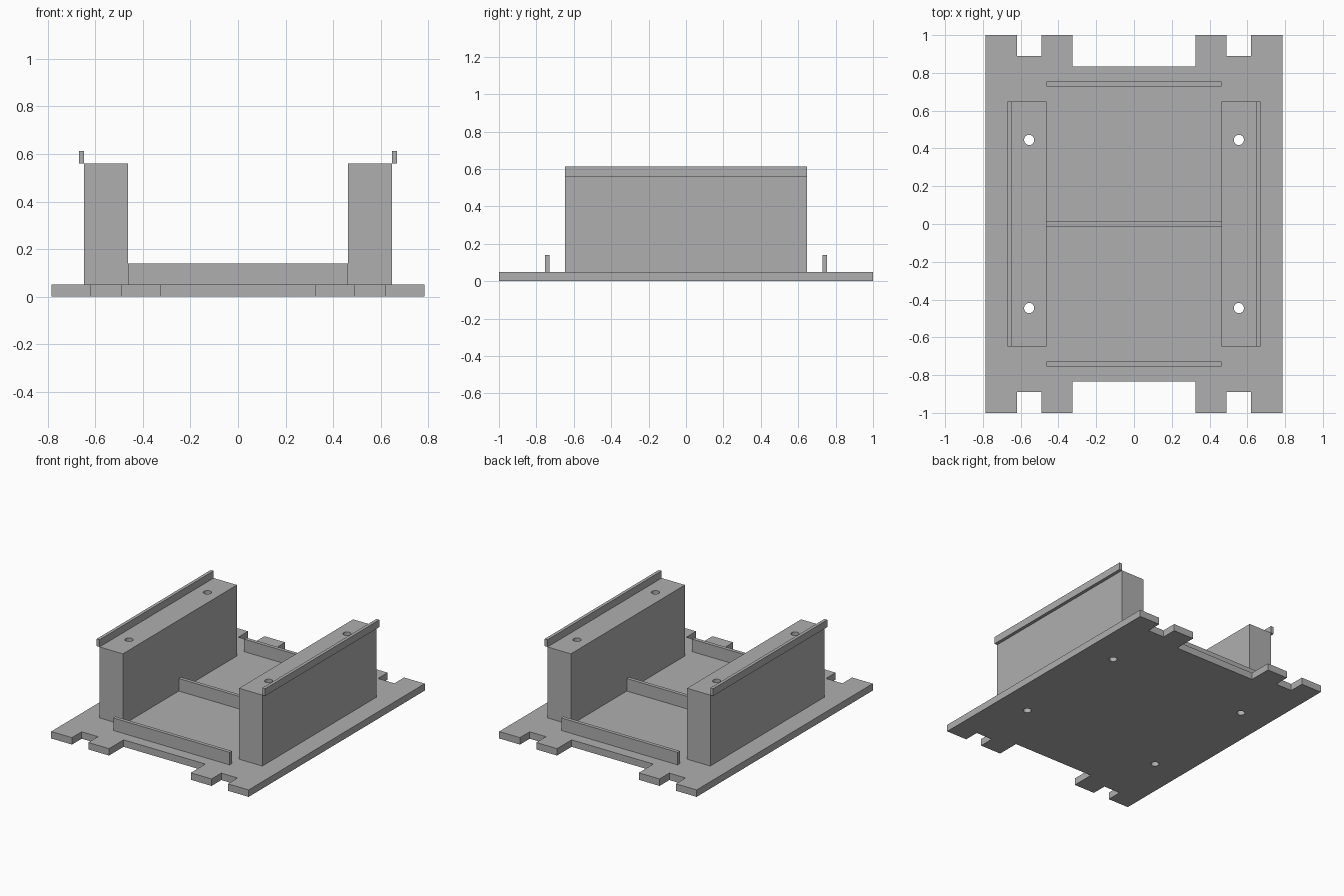
import bpy
import bmesh

cube = bpy.data.objects.get("Cube")
if cube:
    bpy.data.objects.remove(cube, do_unlink=True)

grey = bpy.data.materials.new("plain_grey")
grey.use_nodes = True
GREY = (0.43, 0.43, 0.43, 1)
grey.diffuse_color = GREY
grey.node_tree.nodes["Principled BSDF"].inputs["Base Color"].default_value = GREY


def prism(name, outline, z0, z1):
    """Extrude a flat outline from z0 to z1."""
    bm = bmesh.new()
    face = bm.faces.new([bm.verts.new((x, y, z0)) for x, y in outline])
    top = bmesh.ops.extrude_face_region(bm, geom=[face])["geom"]
    verts = [g for g in top if isinstance(g, bmesh.types.BMVert)]
    bmesh.ops.translate(bm, verts=verts, vec=(0, 0, z1 - z0))
    bmesh.ops.recalc_face_normals(bm, faces=bm.faces)
    mesh = bpy.data.meshes.new(name)
    bm.to_mesh(mesh)
    bm.free()
    mesh.materials.append(grey)
    obj = bpy.data.objects.new(name, mesh)
    bpy.context.collection.objects.link(obj)
    return obj


def box(name, x0, x1, y0, y1, z0, z1):
    return prism(name, [(x0, y0), (x1, y0), (x1, y1), (x0, y1)], z0, z1)


def drill(obj, points, radius=0.027):
    """Cut round vertical holes and bake the result."""
    for x, y in points:
        bpy.ops.mesh.primitive_cylinder_add(vertices=32, radius=radius, depth=2, location=(x, y, 0.3))
        cutter = bpy.context.object
        cutter.name = "hole_cutter"
        cutter.hide_render = True
        cutter.data.materials.append(grey)
        mod = obj.modifiers.new("screw_hole", 'BOOLEAN')
        mod.operation = 'DIFFERENCE'
        mod.solver = 'EXACT'
        mod.object = cutter
        bpy.context.view_layer.objects.active = obj
        bpy.ops.object.modifier_apply(modifier=mod.name)
        bpy.data.objects.remove(cutter, do_unlink=True)
    bpy.ops.object.select_all(action='DESELECT')
    obj.select_set(True)
    bpy.context.view_layer.objects.active = obj
    bpy.ops.object.shade_smooth_by_angle()


PLATE_TOP, BLOCK_TOP = 0.05, 0.56
HOLE_X, HOLE_Y = 0.555, 0.445

# Base plate with notched tabs at both ends
quarter = [(0.785, 1), (0.62, 1), (0.62, 0.89), (0.49, 0.89),
           (0.49, 1), (0.325, 1), (0.325, 0.835)]
back = quarter + [(-x, y) for x, y in reversed(quarter)]
outline = back + [(x, -y) for x, y in reversed(back)]
plate = prism("base_plate", outline, 0, PLATE_TOP)
drill(plate, [(sx * HOLE_X, sy * HOLE_Y) for sx in (-1, 1) for sy in (-1, 1)])

# Side blocks, each with a thin lip along its outer top edge
for side, s in (("left", 1), ("right", -1)):
    x0, x1 = sorted((s * 0.462, s * 0.647))
    block = box(side + "_block", x0, x1, -0.648, 0.648, PLATE_TOP, BLOCK_TOP)
    drill(block, [(s * HOLE_X, -HOLE_Y), (s * HOLE_X, HOLE_Y)])
    x0, x1 = sorted((s * 0.647, s * 0.67))
    box(side + "_lip", x0, x1, -0.648, 0.648, BLOCK_TOP, 0.612)

# Low cross ribs
for name, y in (("front_rib", -0.742), ("middle_rib", 0), ("back_rib", 0.742)):
    box(name, -0.463, 0.463, y - 0.013, y + 0.013, PLATE_TOP, 0.14)
